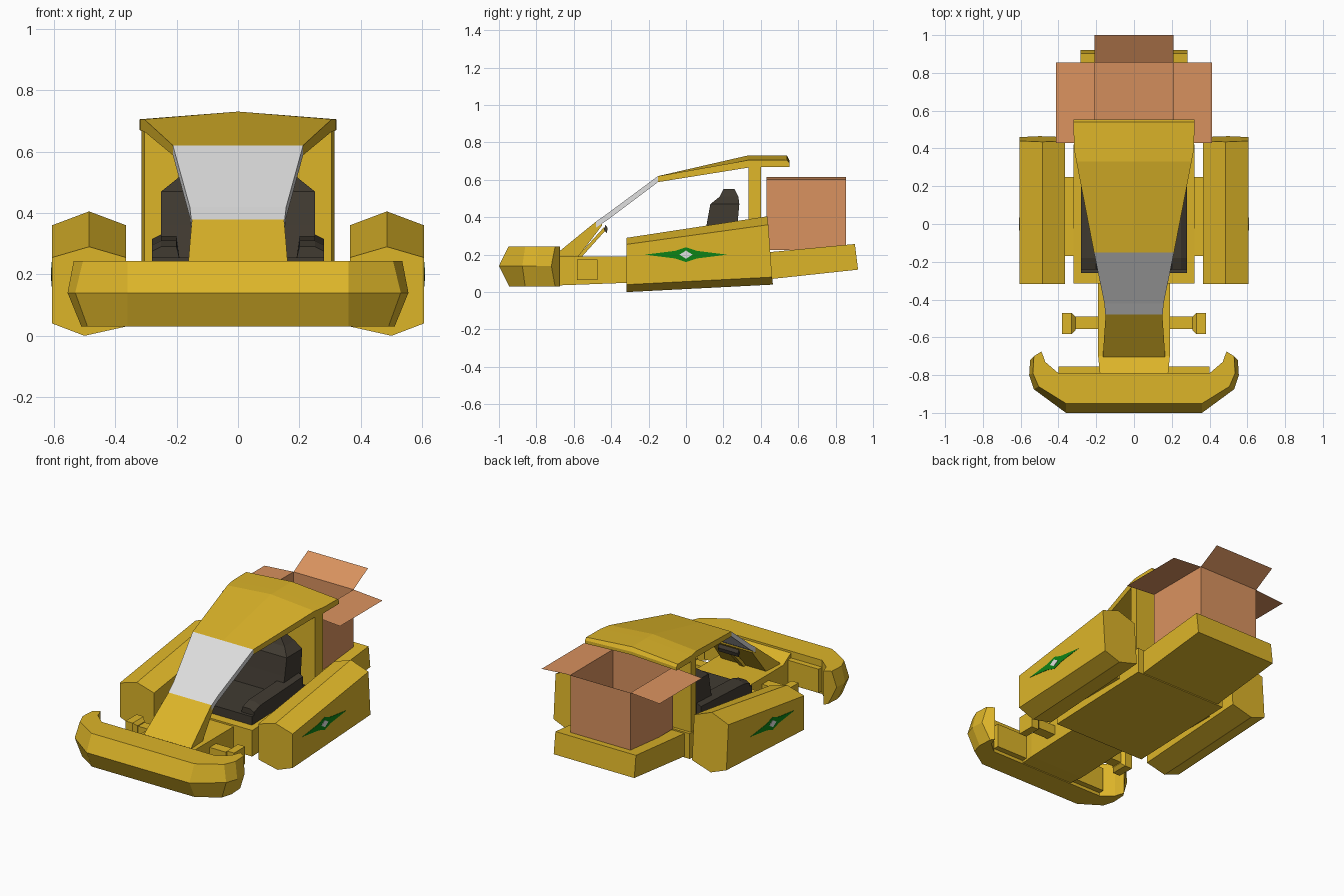
import bpy, bmesh
from mathutils import Vector

cube = bpy.data.objects.get("Cube")
if cube:
    bpy.data.objects.remove(cube, do_unlink=True)


def material(name, rgb, rough=0.7):
    m = bpy.data.materials.new(name)
    m.use_nodes = True
    m.diffuse_color = (*rgb, 1)
    node = m.node_tree.nodes["Principled BSDF"]
    node.inputs["Base Color"].default_value = (*rgb, 1)
    node.inputs["Roughness"].default_value = rough
    return m


YELLOW = material("yellow_paint", (0.72, 0.46, 0.022))
DARK = material("dark_seat", (0.052, 0.043, 0.031))
GLASS = material("pale_windscreen", (0.72, 0.72, 0.72))
CARD = material("cardboard", (0.70, 0.29, 0.115))
GREEN = material("green_badge", (0.004, 0.23, 0.008))
WHITE = material("white_badge", (0.75, 0.75, 0.75))


def finish(name, bm, mat, solid=True):
    if solid:
        bmesh.ops.recalc_face_normals(bm, faces=bm.faces)
    me = bpy.data.meshes.new(name)
    bm.to_mesh(me)
    bm.free()
    me.materials.append(mat)
    ob = bpy.data.objects.new(name, me)
    bpy.context.collection.objects.link(ob)
    return ob


def loft(name, rings, mat):
    """Skin a row of equal-length closed rings and cap both ends."""
    bm = bmesh.new()
    rows = [[bm.verts.new(p) for p in r] for r in rings]
    n = len(rows[0])
    for a, b in zip(rows, rows[1:]):
        for i in range(n):
            j = (i + 1) % n
            bm.faces.new((a[i], a[j], b[j], b[i]))
    bm.faces.new(rows[0])
    bm.faces.new(rows[-1])
    return finish(name, bm, mat)


def box(name, x0, x1, y0, y1, z0, z1, mat=YELLOW):
    ring = lambda y: [(x0, y, z0), (x1, y, z0), (x1, y, z1), (x0, y, z1)]
    return loft(name, [ring(y0), ring(y1)], mat)


def shell(name, rows, mat):
    """Panel across the car; each row is y, top, bottom, half width, crown."""
    rings = []
    for y, top, low, half, crown in rows:
        rings.append([(-half, y, top), (0, y, top + crown), (half, y, top),
                      (half, y, low), (0, y, low + crown), (-half, y, low)])
    return loft(name, rings, mat)


def prism(name, profile, half, mat):
    """Side profile (y, z) extruded evenly across the car."""
    return loft(name, [[(x, y, z) for y, z in profile] for x in (-half, half)], mat)


def card_sheet(name, *corners):
    bm = bmesh.new()
    bm.faces.new([bm.verts.new(c) for c in corners])
    return finish(name, bm, CARD, solid=False)


# Front bumper: stations of nose, top edge, inner edge, lower edge
stations = [((0.36, -1.0), (0.36, -0.95), (0.40, -0.79), (0.36, -0.945)),
            ((0.53, -0.875), (0.505, -0.86), (0.47, -0.73), (0.49, -0.86)),
            ((0.555, -0.80), (0.535, -0.79), (0.48, -0.70), (0.51, -0.79)),
            ((0.55, -0.72), (0.53, -0.70), (0.49, -0.675), (0.505, -0.70))]


def bumper_ring(st, side):
    nose, top, inner, low = [(side * x, y) for x, y in st]
    return [(*nose, 0.14), (*top, 0.243), (*inner, 0.243), (*inner, 0.03), (*low, 0.03)]


loft("front_bumper", [bumper_ring(s, -1) for s in reversed(stations)]
     + [bumper_ring(s, 1) for s in stations], YELLOW)
box("bumper_beam", -0.40, 0.40, -0.80, -0.755, 0.05, 0.20)

# Chassis, front axle and rear deck
shell("front_chassis", [(-0.80, 0.235, 0.035, 0.18, 0), (-0.70, 0.19, 0.035, 0.19, 0),
                        (-0.30, 0.19, 0.05, 0.19, 0)], YELLOW)
shell("main_floor", [(-0.315, 0.20, 0.035, 0.32, 0), (0.42, 0.22, 0.06, 0.32, 0)], YELLOW)
box("pod_mount", -0.38, 0.38, -0.17, 0.25, 0.09, 0.20)
box("front_axle", -0.33, 0.33, -0.555, -0.49, 0.09, 0.15)
prism("rear_deck", [(0.41, 0.065), (0.92, 0.12), (0.903, 0.257), (0.41, 0.21)], 0.282, YELLOW)

for side, label in ((1, "left"), (-1, "right")):
    # Axle hub with a chamfered inner face
    loft(label + "_hub", [[(side * x, -0.527 + r * a, 0.12 + r * b)
                           for a, b in ((-1, -1), (1, -1), (1, 1), (-1, 1))]
                          for x, r in ((0.31, 0.035), (0.33, 0.055), (0.38, 0.055))], YELLOW)

    # Side pod: six-sided section growing taller to the rear
    def pod_ring(front):
        pts = []
        for x, zf, zr, yr in ((0.365, 0.255, 0.36, 0.44), (0.485, 0.29, 0.405, 0.435),
                              (0.605, 0.255, 0.36, 0.44), (0.605, 0.04, 0.08, 0.46),
                              (0.50, 0.0, 0.04, 0.465), (0.365, 0.03, 0.08, 0.46)):
            pts.append((side * x, -0.318, zf) if front else (side * x, yr, zr))
        return pts
    loft(label + "_side_pod", [pod_ring(True), pod_ring(False)], YELLOW)

    # Star badge on the pod
    def badge(name, pts, x, mat):
        loft(label + name, [[(side * v, y, 0.2 + z) for y, z in pts] for v in (0.60, x)], mat)
    badge("_badge", [(-0.22, 0), (-0.06, 0.02), (0, 0.04), (0.06, 0.02),
                     (0.22, 0), (0.06, -0.02), (0, -0.04), (-0.06, -0.02)], 0.607, GREEN)
    badge("_badge_centre", [(-0.035, 0), (0, 0.022), (0.035, 0), (0, -0.022)], 0.609, WHITE)

# Hood, windscreen and crowned roof
shell("hood", [(-0.705, 0.195, 0.16, 0.165, 0), (-0.58, 0.297, 0.185, 0.157, 0),
               (-0.48, 0.378, 0.315, 0.15, 0), (-0.45, 0.385, 0.355, 0.15, 0)], YELLOW)
shell("windscreen", [(-0.48, 0.378, 0.345, 0.152, 0), (-0.42, 0.42, 0.385, 0.157, 0),
                     (-0.15, 0.62, 0.588, 0.212, 0)], GLASS)
shell("roof", [(-0.15, 0.62, 0.588, 0.212, 0), (0.33, 0.705, 0.665, 0.305, 0.025),
               (0.40, 0.705, 0.668, 0.318, 0.025), (0.54, 0.705, 0.67, 0.32, 0.025),
               (0.553, 0.69, 0.67, 0.32, 0.015)], YELLOW)

# Wall behind the driver
shell("rear_wall", [(0.335, 0.68, 0.1, 0.305, 0), (0.40, 0.68, 0.1, 0.315, 0)], YELLOW)

# Seat: base, thigh bolsters and shaped backrest
box("seat_base", -0.28, 0.28, -0.26, 0.27, 0.19, 0.255, DARK)
for side, label in ((1, "left"), (-1, "right")):
    loft(label + "_seat_bolster", [[(side * x, y, z) for x, z in
                                    ((0.19, 0.25), (0.28, 0.25), (0.28, top - 0.015), (0.25, top), (0.20, top))]
                                   for y, top in ((-0.24, 0.29), (-0.18, 0.31), (0.25, 0.33))], DARK)
loft("seat_back", [[(-h, y0, z), (h, y0, z), (h, y1, z), (-h, y1, z)]
                   for h, y0, y1, z in ((0.25, 0.08, 0.27, 0.22), (0.25, 0.11, 0.275, 0.36),
                                        (0.25, 0.13, 0.285, 0.47), (0.20, 0.18, 0.28, 0.51),
                                        (0.16, 0.20, 0.26, 0.55))], DARK)

# Steering column and wheel
prism("steering_column", [(-0.59, 0.18), (-0.565, 0.18), (-0.43, 0.33), (-0.44, 0.345)], 0.015, YELLOW)
prism("steering_wheel", [(-0.44, 0.335), (-0.425, 0.315), (-0.418, 0.34), (-0.43, 0.36)], 0.07, DARK)

# Open cardboard box with folded flaps
W, FRONT, BACK, LOW, TOP = 0.21, 0.43, 0.855, 0.225, 0.615
card_sheet("box_floor", (-W, FRONT, LOW), (W, FRONT, LOW),
           (W, BACK, LOW + 0.035), (-W, BACK, LOW + 0.035))
for y, label in ((FRONT, "front"), (BACK, "rear")):
    card_sheet("box_%s_wall" % label, (-W, y, LOW), (W, y, LOW), (W, y, TOP), (-W, y, TOP))
for s, label in ((1, "left"), (-1, "right")):
    card_sheet("box_%s_wall" % label, (s * W, FRONT, LOW), (s * W, BACK, LOW),
               (s * W, BACK, TOP), (s * W, FRONT, TOP))
    card_sheet("box_%s_flap" % label, (s * W, FRONT, TOP), (s * W, BACK, TOP),
               (s * 0.413, BACK, TOP - 0.015), (s * 0.413, FRONT, TOP - 0.015))
card_sheet("box_rear_flap", (-W, BACK, TOP), (W, BACK, TOP), (W, 1.0, 0.695), (-W, 1.0, 0.695))
